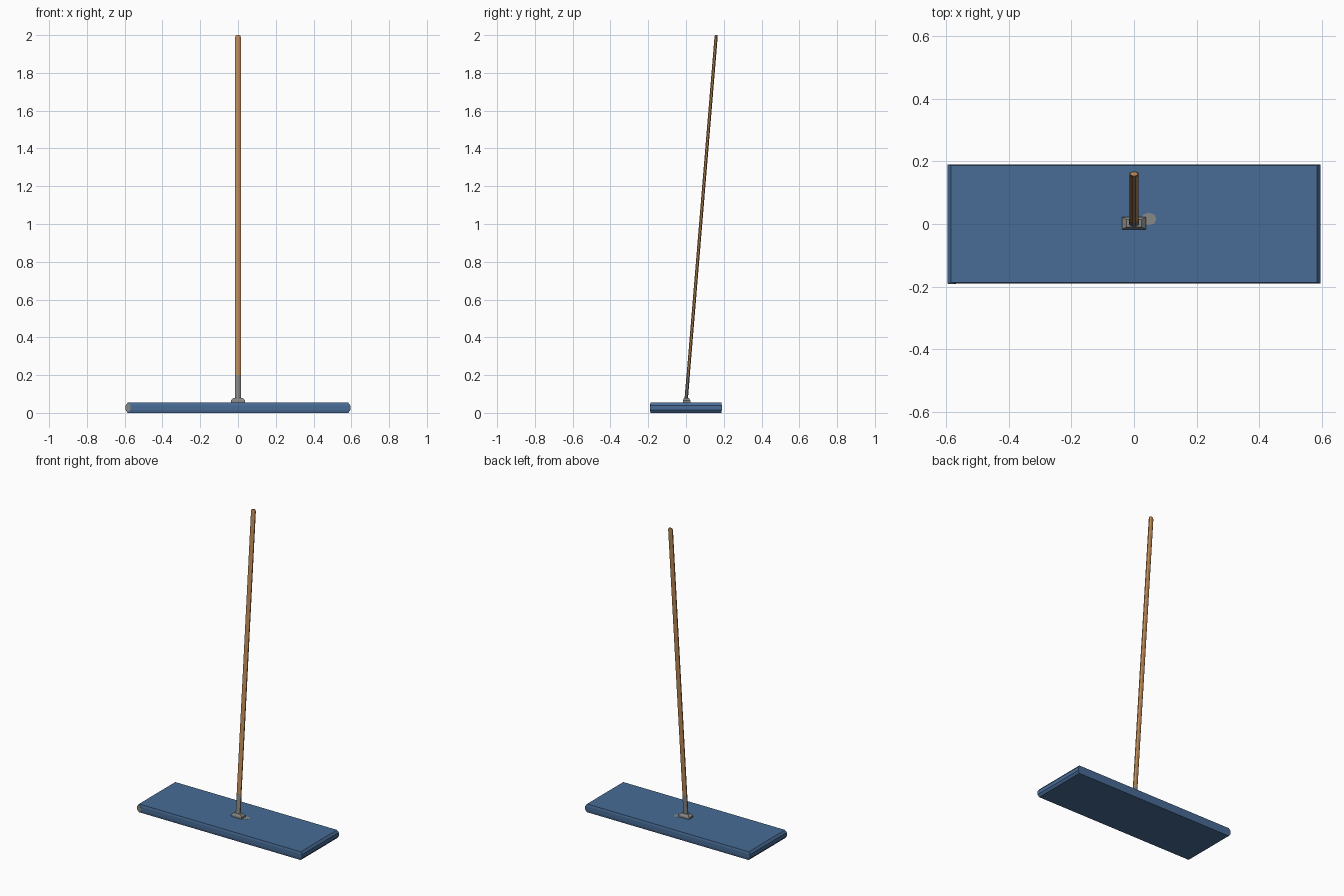
import bpy, bmesh, math
from mathutils import Vector

if "Cube" in bpy.data.objects:
    bpy.data.objects.remove(bpy.data.objects["Cube"])


def material(name, rgb):
    m = bpy.data.materials.new(name)
    m.diffuse_color = (*rgb, 1)
    m.use_nodes = True
    m.node_tree.nodes["Principled BSDF"].inputs["Base Color"].default_value = m.diffuse_color
    return m


blue = material("blue cloth", (0.065, 0.15, 0.305))
wood = material("warm wood", (0.55, 0.27, 0.10))
grey = material("grey metal", (0.25, 0.25, 0.245))


def loft(name, rings, mat):
    """Skin a list of equal-length rings and cap both ends."""
    bm = bmesh.new()
    loops = [[bm.verts.new(p) for p in r] for r in rings]
    n = len(loops[0])
    for a, b in zip(loops, loops[1:]):
        for i in range(n):
            j = (i + 1) % n
            bm.faces.new((a[i], a[j], b[j], b[i]))
    bm.faces.new(loops[0][::-1])
    bm.faces.new(loops[-1])
    bmesh.ops.recalc_face_normals(bm, faces=bm.faces)
    me = bpy.data.meshes.new(name)
    bm.to_mesh(me)
    bm.free()
    me.materials.append(mat)
    ob = bpy.data.objects.new(name, me)
    bpy.context.collection.objects.link(ob)
    return ob


def rect(hx, hy, z, cy=0):
    return [(-hx, cy - hy, z), (hx, cy - hy, z), (hx, cy + hy, z), (-hx, cy + hy, z)]


def oval(z, rx, ry, sides=8):
    """Flat oval ring on the leaning handle axis."""
    cy = (z - 0.06) * 0.0825
    ring = []
    for i in range(sides):
        a = (i + 0.5) * 2 * math.pi / sides
        k = 1 / math.cos(math.pi / sides)
        ring.append(Vector((rx * k * math.cos(a), cy + ry * k * math.sin(a), z)))
    return ring


# Wide flat head with chamfered edges
loft("mop_head", [rect(0.584, 0.187, 0), rect(0.595, 0.19, 0.015),
                  rect(0.595, 0.19, 0.039), rect(0.584, 0.187, 0.054)], blue)

# Bracket holding the handle on the head
loft("bracket", [rect(0.03, 0.016, 0.045, 0.003), rect(0.038, 0.02, 0.056, 0.003),
                 rect(0.038, 0.02, 0.066, 0.003), rect(0.024, 0.012, 0.08, 0.002)], grey)

# Metal socket, then wooden handle with a slightly rounded tip
loft("socket", [oval(0.06, 0.0155, 0.009), oval(0.2, 0.0155, 0.009)], grey)
loft("handle", [oval(0.2, 0.015, 0.0085), oval(1.99, 0.015, 0.0085),
                oval(2.0, 0.011, 0.0065)], wood)

# Small clip plate lying beside the bracket
clip = [[(0.047 + 0.025 * math.cos(i * math.pi / 4), 0.016 + 0.02 * math.sin(i * math.pi / 4), z)
         for i in range(8)] for z in (0.052, 0.0545)]
loft("clip_plate", clip, grey)

# Grey cap at the left front corner of the head
cap = [[(-0.581 + 0.014 * math.cos((i + .5) * math.pi / 4),
         y, 0.027 + 0.022 * math.sin((i + .5) * math.pi / 4)) for i in range(8)]
       for y in (-0.191, -0.185)]
loft("end_cap", cap, grey)
